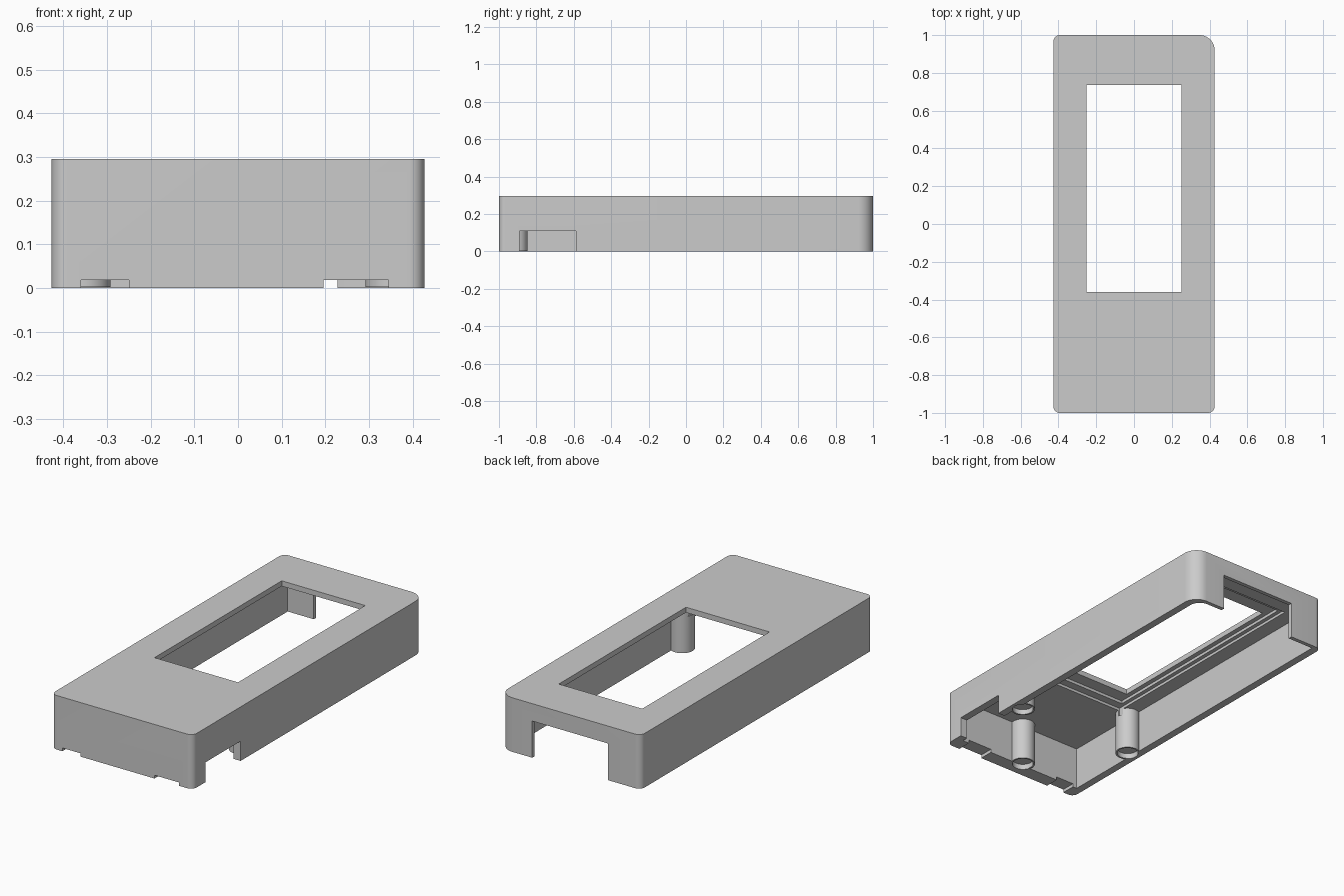
import bpy, bmesh
from math import sin, cos, pi

cube = bpy.data.objects.get("Cube")
if cube:
    bpy.data.objects.remove(cube, do_unlink=True)

grey = bpy.data.materials.new("plain grey plastic")
grey.use_nodes = True
colour = (0.6, 0.6, 0.6, 1)
grey.diffuse_color = colour
grey.node_tree.nodes["Principled BSDF"].inputs["Base Color"].default_value = colour


def prism(name, outline, z0, z1):
    """Extrude a flat counter-clockwise outline from z0 to z1."""
    bm = bmesh.new()
    base = bm.faces.new([bm.verts.new((x, y, z0)) for x, y in outline])
    top = bmesh.ops.extrude_face_region(bm, geom=[base])["geom"]
    verts = [v for v in top if isinstance(v, bmesh.types.BMVert)]
    bmesh.ops.translate(bm, verts=verts, vec=(0, 0, z1 - z0))
    bmesh.ops.recalc_face_normals(bm, faces=bm.faces)
    mesh = bpy.data.meshes.new(name)
    bm.to_mesh(mesh)
    bm.free()
    mesh.materials.append(grey)
    ob = bpy.data.objects.new(name, mesh)
    bpy.context.collection.objects.link(ob)
    return ob


def rounded(x0, x1, y0, y1, radii, steps=10):
    """Rectangle outline; radii run front left, front right, back right, back left on plan."""
    corners = [(x0, y0, 1, 1), (x1, y0, -1, 1), (x1, y1, -1, -1), (x0, y1, 1, -1)]
    pts = []
    for i, ((x, y, sx, sy), r) in enumerate(zip(corners, radii)):
        if r == 0:
            pts.append((x, y))
            continue
        for k in range(steps + 1):
            a = pi + (i + k / steps) * pi / 2
            pts.append((x + sx * r + r * cos(a), y + sy * r + r * sin(a)))
    return pts


def box(name, x0, x1, y0, y1, z0, z1):
    return prism(name, rounded(x0, x1, y0, y1, (0, 0, 0, 0)), z0, z1)


def disc(x, y, r, n=40):
    return [(x + r * cos(2 * pi * k / n), y + r * sin(2 * pi * k / n)) for k in range(n)]


def combine(target, tool, operation):
    """Apply a boolean and remove the tool."""
    tool.hide_render = True
    mod = target.modifiers.new("cut", "BOOLEAN")
    mod.operation, mod.solver, mod.object = operation, "EXACT", tool
    bpy.context.view_layer.objects.active = target
    bpy.ops.object.modifier_apply(modifier=mod.name)
    bpy.data.objects.remove(tool, do_unlink=True)


# Outer case, with one larger corner
case = prism("case_shell", rounded(-0.427, 0.427, -1, 1, (0.035, 0.035, 0.08, 0.035)), 0, 0.295)

# Open underside
cavity = prism("cavity", rounded(-0.385, 0.385, -0.922, 0.978, (0, 0, 0.06, 0)), -0.1, 0.235)
combine(case, cavity, "DIFFERENCE")

# Screw posts joined to the walls
posts = [(-0.355, -0.475), (0.355, -0.475), (-0.01, -0.91)]
for x, y in posts:
    combine(case, prism("post", disc(x, y, 0.063), 0.002, 0.245), "UNION")
for x, y in posts:
    combine(case, prism("post_socket", disc(x, y, 0.054), -0.1, 0.03), "DIFFERENCE")

# Display opening, stepped seat, end slot, side slot and small front slots
cuts = [
    ("window", -0.252, 0.252, -0.36, 0.737, 0.1, 0.4),
    ("seat_outer", -0.3, 0.3, -0.475, 0.86, 0.2, 0.25),
    ("seat_inner", -0.278, 0.278, -0.43, 0.83, 0.2, 0.266),
    ("end_slot", -0.228, 0.228, 0.9, 1.1, -0.1, 0.2),
    ("side_slot", 0.38, 0.5, -0.89, -0.587, -0.1, 0.108),
    ("front_slot_a", -0.36, -0.25, -1.1, -0.9, -0.1, 0.018),
    ("front_slot_b", 0.196, 0.345, -1.1, -0.9, -0.1, 0.018),
]
for cut in cuts:
    combine(case, box(*cut), "DIFFERENCE")

# Smooth the rounded surfaces, keep edges crisp
bpy.ops.object.select_all(action="DESELECT")
case.select_set(True)
bpy.context.view_layer.objects.active = case
bpy.ops.object.shade_smooth_by_angle()
